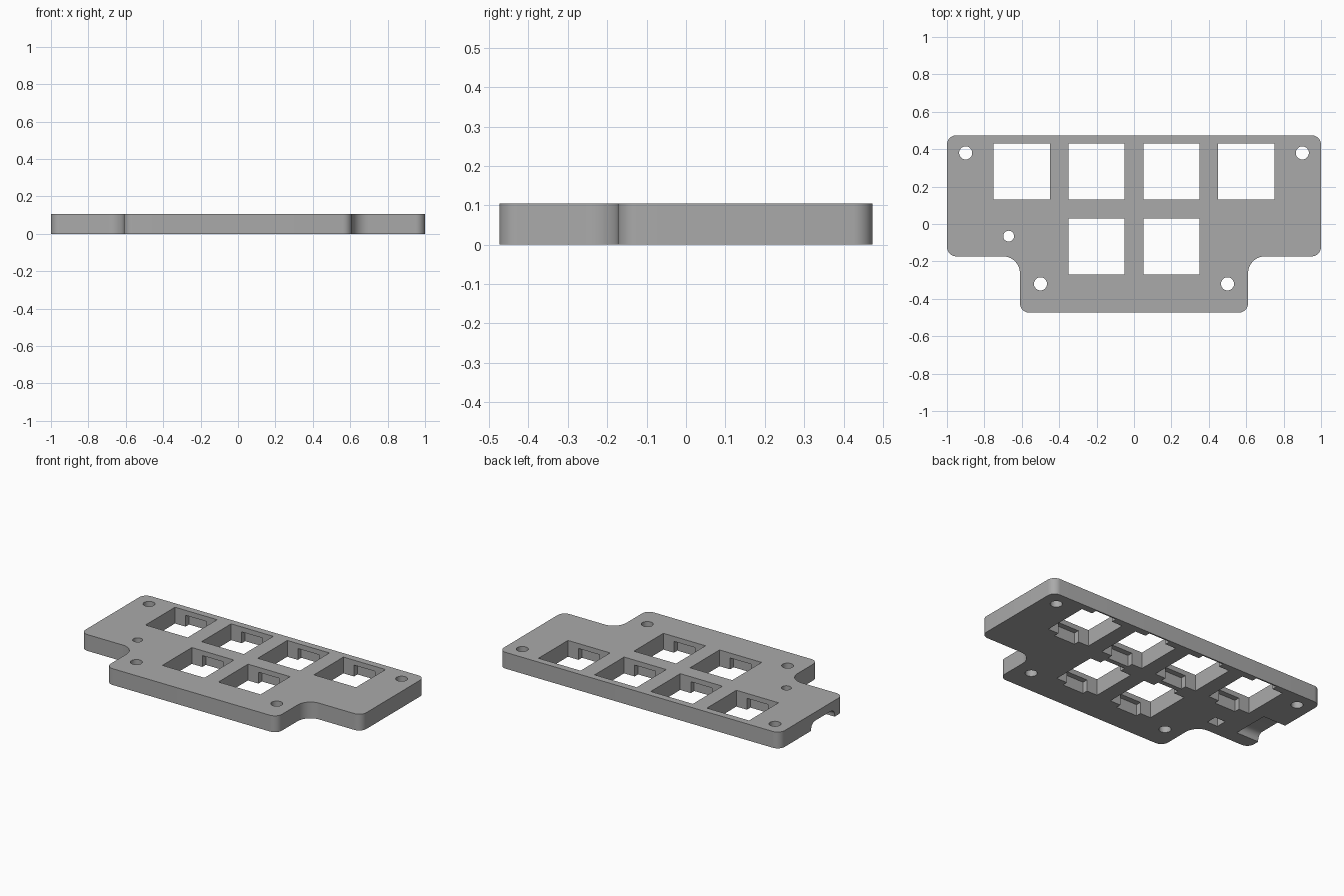
import bpy, bmesh, math
from mathutils import Matrix, Vector

cube = bpy.data.objects.get("Cube")
if cube:
    bpy.data.objects.remove(cube, do_unlink=True)

HEIGHT = 0.105
CLIP_TOP = 0.073

grey = bpy.data.materials.new("plate_grey")
grey.use_nodes = True
colour = (0.4, 0.4, 0.4, 1)
grey.diffuse_color = colour
grey.node_tree.nodes["Principled BSDF"].inputs["Base Color"].default_value = colour


def rounded(corners, steps=10):
    """Round each (x, y, radius) corner of a right-angled outline."""
    points = []
    for i, (x, y, r) in enumerate(corners):
        here = Vector((x, y))
        a = (Vector(corners[i - 1][:2]) - here).normalized() * r
        b = (Vector(corners[(i + 1) % len(corners)][:2]) - here).normalized() * r
        for s in range(steps + 1 if r else 1):
            t = s / steps * math.pi / 2
            points.append(here + a * (1 - math.sin(t)) + b * (1 - math.cos(t)))
    return points


def prism(name, outline, z0, z1, turn=Matrix()):
    """Extrude a flat outline from z0 to z1."""
    bm = bmesh.new()
    face = bm.faces.new([bm.verts.new((p[0], p[1], z0)) for p in outline])
    top = bmesh.ops.extrude_face_region(bm, geom=[face])["geom"]
    bmesh.ops.translate(bm, vec=(0, 0, z1 - z0),
                        verts=[v for v in top if isinstance(v, bmesh.types.BMVert)])
    bmesh.ops.transform(bm, matrix=turn, verts=bm.verts)
    bmesh.ops.recalc_face_normals(bm, faces=bm.faces)
    mesh = bpy.data.meshes.new(name)
    bm.to_mesh(mesh)
    bm.free()
    obj = bpy.data.objects.new(name, mesh)
    bpy.context.collection.objects.link(obj)
    return obj


def box(x, y, w, d):
    return [(x - w / 2, y - d / 2), (x + w / 2, y - d / 2),
            (x + w / 2, y + d / 2), (x - w / 2, y + d / 2)]


def circle(x, y, r, n=32):
    return [(x + r * math.cos(math.tau * i / n), y + r * math.sin(math.tau * i / n))
            for i in range(n)]


# Plate outline: wide rear bar stepping in to a narrower front
right_half = [(0.61, -0.474, 0.05), (0.61, -0.173, 0.09),
              (1, -0.173, 0.05), (1, 0.474, 0.05)]
left_half = [(-x, y, r) for x, y, r in reversed(right_half)]
plate = prism("switch_plate", rounded(right_half + left_half), 0, HEIGHT)
plate.data.materials.append(grey)

cutters = []
LOW, HIGH = -0.05, HEIGHT + 0.05

# Square switch openings with clip recesses on the underside
for x, y in [(-0.6, 0.28), (-0.2, 0.28), (0.2, 0.28), (0.6, 0.28),
             (-0.2, -0.12), (0.2, -0.12)]:
    cutters.append(prism("switch_cutter", box(x, y, 0.3, 0.3), LOW, HIGH))
    cutters.append(prism("clip_cutter", box(x, y, 0.15, 0.37), LOW, CLIP_TOP))

# Screw holes
for side in (-1, 1):
    for x, y in [(0.9, 0.38), (0.5, -0.32)]:
        cutters.append(prism("screw_cutter", circle(side * x, y, 0.035), LOW, HIGH))

# Button hole with a square pocket underneath
cutters.append(prism("button_cutter", circle(-0.67, -0.065, 0.029), LOW, HIGH))
cutters.append(prism("pocket_cutter", box(-0.67, -0.065, 0.075, 0.07), LOW, 0.07))

# Rounded cable port open to the side and the underside
port = rounded([(-0.085, LOW, 0), (0.155, LOW, 0), (0.155, 0.05, 0.04), (-0.085, 0.05, 0.04)])
turn = Matrix(((0, 0, 1, 0), (1, 0, 0, 0), (0, 1, 0, 0), (0, 0, 0, 1)))
cutters.append(prism("port_cutter", port, -1.1, -0.84, turn))

bpy.ops.object.select_all(action="DESELECT")
bpy.context.view_layer.objects.active = plate
plate.select_set(True)
for cutter in cutters:
    cutter.hide_render = True
    mod = plate.modifiers.new("cut", "BOOLEAN")
    mod.operation, mod.solver, mod.object = "DIFFERENCE", "EXACT", cutter
    bpy.ops.object.modifier_apply(modifier=mod.name)
    bpy.data.objects.remove(cutter, do_unlink=True)

bpy.ops.object.shade_smooth_by_angle(angle=math.radians(30))
